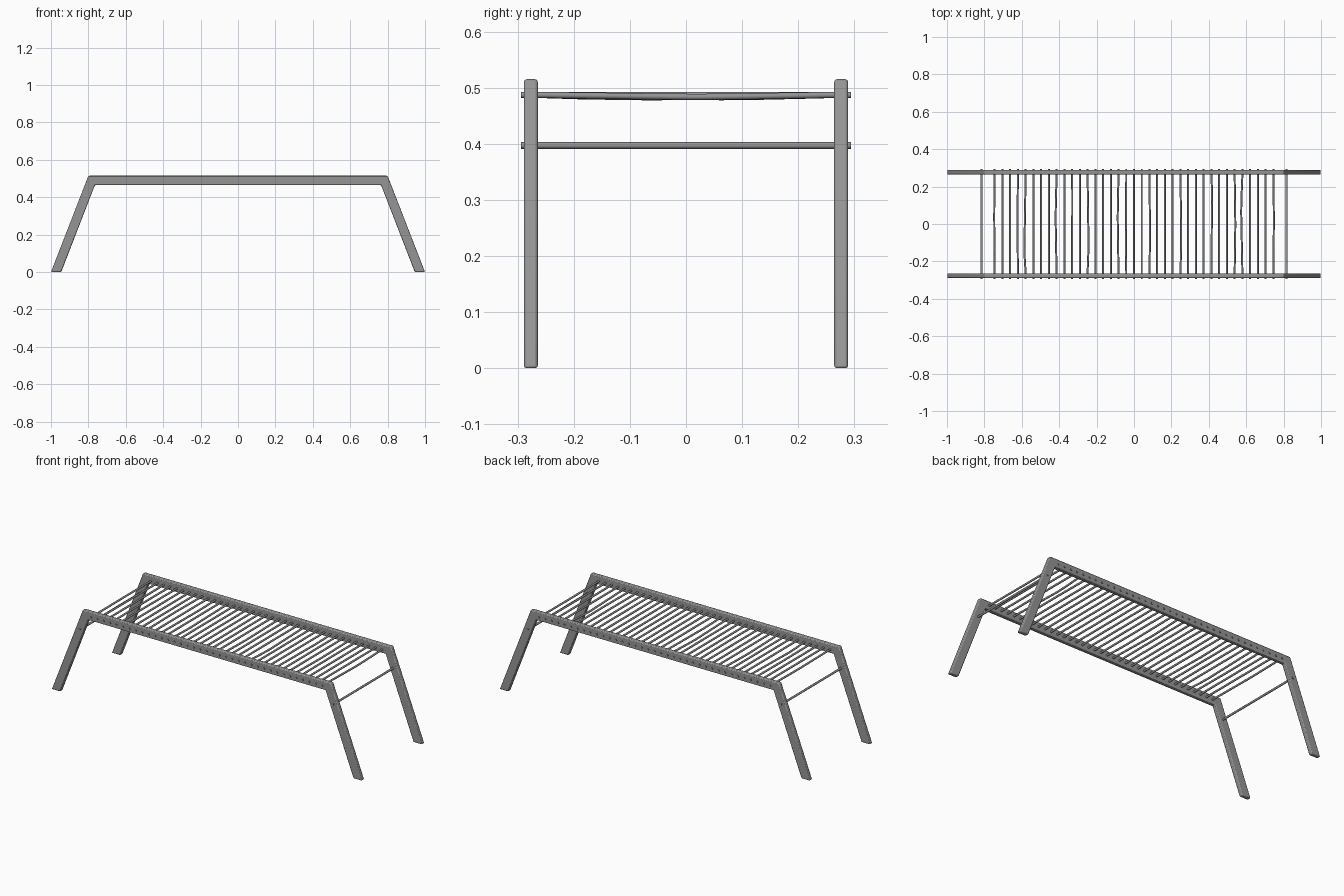
import bpy
import bmesh
import random
from mathutils import Vector

if "Cube" in bpy.data.objects:
    bpy.data.objects.remove(bpy.data.objects["Cube"], do_unlink=True)

random.seed(7)


def make_material(name, value):
    mat = bpy.data.materials.new(name)
    mat.use_nodes = True
    colour = (value, value, value, 1)
    mat.diffuse_color = colour
    mat.node_tree.nodes["Principled BSDF"].inputs["Base Color"].default_value = colour
    return mat


grey = make_material("plain grey", 0.30)


def add_object(name, bm):
    mesh = bpy.data.meshes.new(name)
    bmesh.ops.recalc_face_normals(bm, faces=bm.faces)
    bm.to_mesh(mesh)
    bm.free()
    mesh.materials.append(grey)
    obj = bpy.data.objects.new(name, mesh)
    bpy.context.collection.objects.link(obj)
    bpy.ops.object.select_all(action="DESELECT")
    obj.select_set(True)
    bpy.context.view_layer.objects.active = obj
    bpy.ops.object.shade_smooth_by_angle(angle=0.7)
    return obj


# Side frames: a splayed-leg outline extruded across the board thickness
half = [(0.765, 0.465), (0.945, 0), (1, 0), (0.8, 0.515)]
outline = half + [(-x, z) for x, z in reversed(half)]
for name, y in (("front_side_frame", -0.289), ("back_side_frame", 0.264)):
    bm = bmesh.new()
    face = bm.faces.new([bm.verts.new((x, y, z)) for x, z in outline])
    ext = bmesh.ops.extrude_face_region(bm, geom=[face])
    moved = [v for v in ext["geom"] if isinstance(v, bmesh.types.BMVert)]
    bmesh.ops.translate(bm, verts=moved, vec=(0, 0.025, 0))
    frame = add_object(name, bm)
    bevel = frame.modifiers.new("rounded_edges", "BEVEL")
    bevel.width = 0.005
    bevel.segments = 2


# Round bars: rings swept along y, bent sideways or sagging at a knee point
def add_bar(name, x, z, radius, bend=0, sag=0, knee=0):
    path = [(-0.294, 0), (-0.26, 0), (knee - 0.08, 0.75), (knee, 1),
            (knee + 0.08, 0.75), (0.26, 0), (0.294, 0)]
    bm = bmesh.new()
    rings = []
    for y, amount in path:
        made = bmesh.ops.create_circle(bm, segments=10, radius=radius)["verts"]
        for v in made:
            v.co = Vector((x + bend * amount + v.co.x, y, z - sag * amount + v.co.y))
        rings.append(made)
    for a, b in zip(rings, rings[1:]):
        for i in range(len(a)):
            j = (i + 1) % len(a)
            bm.faces.new((a[i], a[j], b[j], b[i]))
    bm.faces.new(rings[0])
    bm.faces.new(rings[-1])
    return add_object(name, bm)


# Seat slats, some of them slightly crooked
count = 37
for i in range(count):
    x = -0.745 + 1.49 * i / (count - 1)
    crooked = i % 4 == 0 or i % 7 == 3
    bend = random.uniform(-0.007, 0.007) if crooked else 0
    sag = random.uniform(0, 0.006) if crooked else 0
    add_bar(f"seat_slat_{i + 1}", x, 0.487, 0.0055, bend, sag,
            random.uniform(-0.12, 0.12))

# Lower crossbars between the legs
for name, x in (("right_crossbar", -0.816), ("left_crossbar", 0.816)):
    add_bar(name, x, 0.397, 0.006)
